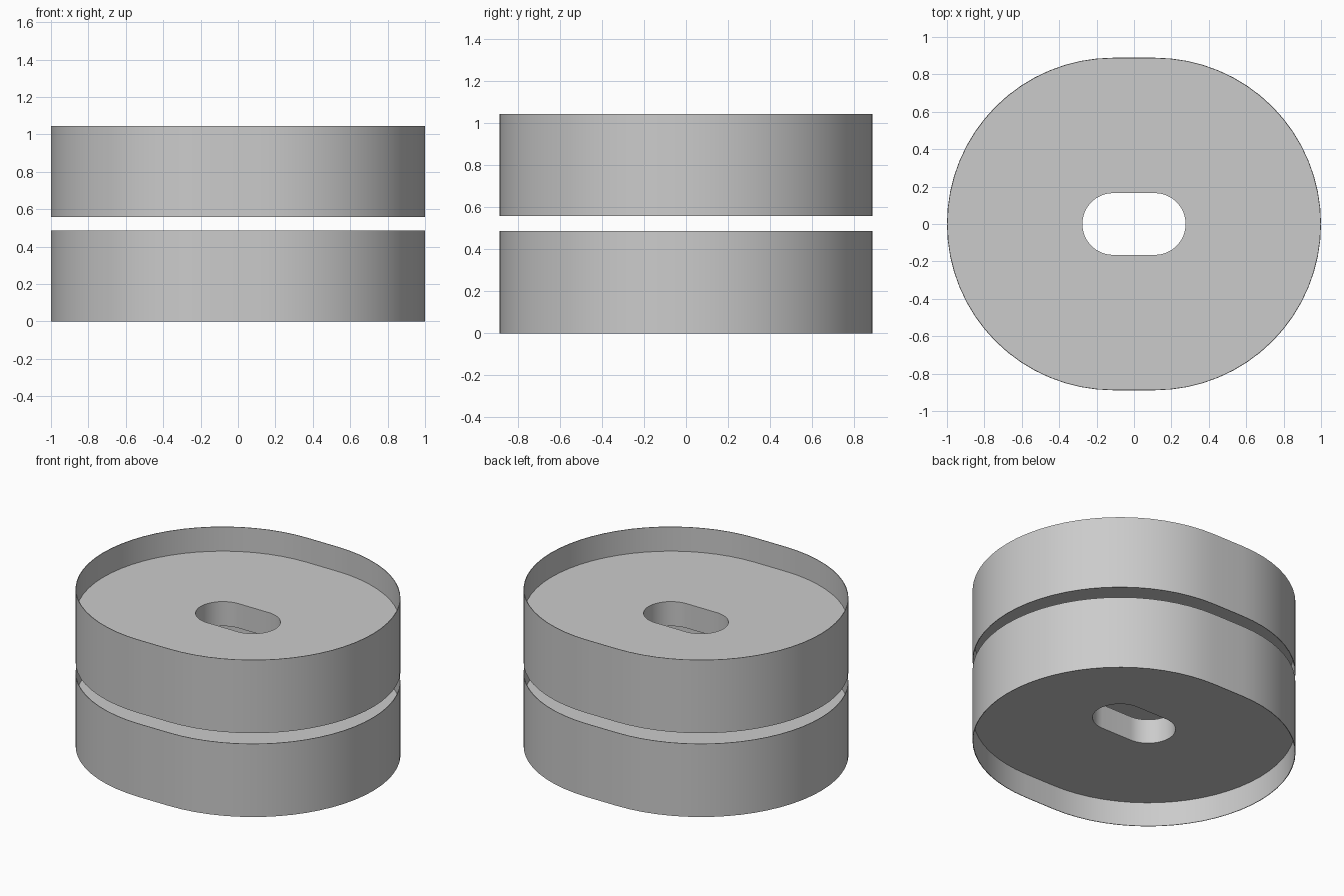
import bpy, bmesh, math

cube = bpy.data.objects.get("Cube")
if cube:
    bpy.data.objects.remove(cube, do_unlink=True)

HALF_STRAIGHT = 0.111     # half length of the straight sides
R_OUT, R_HOLE = 0.889, 0.165
WALL = 0.004              # thin rim thickness
HEIGHT = 0.487
WEB_LOW, WEB_HIGH = 0.162, 0.325
SEGMENTS = 32             # per rounded end

grey = bpy.data.materials.new("plain grey")
grey.use_nodes = True
grey.diffuse_color = (0.6, 0.6, 0.6, 1)
bsdf = next(n for n in grey.node_tree.nodes if n.type == 'BSDF_PRINCIPLED')
bsdf.inputs["Base Color"].default_value = grey.diffuse_color


def slot_ring(bm, radius, z):
    """Ring of vertices around a shape with straight sides and round ends."""
    ring = []
    for side in (1, -1):
        for i in range(SEGMENTS + 1):
            a = math.pi * (i / SEGMENTS - 0.5)
            ring.append(bm.verts.new((side * (HALF_STRAIGHT + radius * math.cos(a)),
                                      side * radius * math.sin(a), z)))
    return ring


def slotted_drum(name, base):
    """Thin rim around a central slab with a slot through it."""
    r_in = R_OUT - WALL
    section = [(R_HOLE, WEB_LOW), (r_in, WEB_LOW), (r_in, 0), (R_OUT, 0),
               (R_OUT, HEIGHT), (r_in, HEIGHT), (r_in, WEB_HIGH), (R_HOLE, WEB_HIGH)]
    bm = bmesh.new()
    rings = [slot_ring(bm, r, z) for r, z in section]
    for a, b in zip(rings, rings[1:] + rings[:1]):
        for i in range(len(a)):
            j = (i + 1) % len(a)
            bm.faces.new((a[i], a[j], b[j], b[i]))
    bmesh.ops.recalc_face_normals(bm, faces=bm.faces)
    mesh = bpy.data.meshes.new(name)
    bm.to_mesh(mesh)
    bm.free()
    mesh.materials.append(grey)
    obj = bpy.data.objects.new(name, mesh)
    obj.location.z = base
    bpy.context.collection.objects.link(obj)
    bpy.ops.object.select_all(action='DESELECT')
    obj.select_set(True)
    bpy.context.view_layer.objects.active = obj
    bpy.ops.object.shade_smooth_by_angle(angle=math.radians(30))


# Two identical drums stacked with a narrow gap
slotted_drum("lower_drum", 0)
slotted_drum("upper_drum", 0.558)
